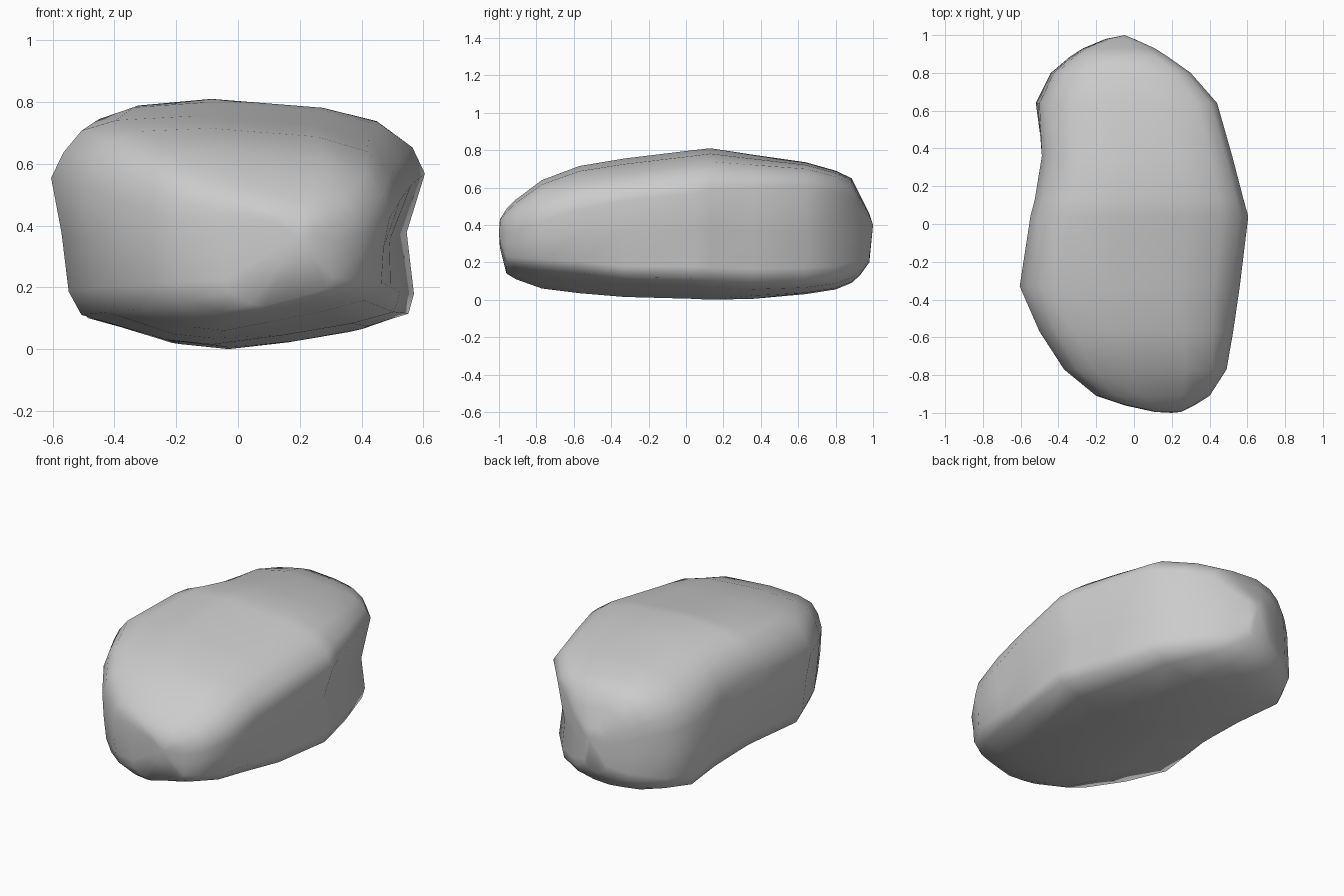
import bpy, bmesh

# Rock stations along its length: y, left x, right x, bottom z, top z
STATIONS = [
    (-0.995, 0.11, 0.25, 0.28, 0.43),
    (-0.96, -0.05, 0.32, 0.14, 0.485),
    (-0.91, -0.20, 0.40, 0.11, 0.535),
    (-0.77, -0.37, 0.49, 0.06, 0.64),
    (-0.57, -0.50, 0.525, 0.035, 0.715),
    (-0.33, -0.605, 0.56, 0.015, 0.755),
    (0.04, -0.55, 0.605, 0.005, 0.80),
    (0.13, -0.53, 0.58, 0.0, 0.81),
    (0.36, -0.50, 0.52, 0.005, 0.775),
    (0.64, -0.52, 0.44, 0.03, 0.735),
    (0.80, -0.44, 0.30, 0.055, 0.69),
    (0.885, -0.34, 0.18, 0.09, 0.65),
    (0.93, -0.27, 0.11, 0.13, 0.56),
    (0.98, -0.15, 0.0, 0.20, 0.46),
]
# Unit cross-sections (half-width fraction, height fraction), counter-clockwise
FRONT = [  # lower right is cut away, upper left is full
    (1, .62), (.95, .76), (.82, .88), (.5, .96), (-.2, 1), (-.64, .99),
    (-.84, .95), (-.94, .86), (-1, .72), (-.98, .47), (-.94, .25), (-.86, .12),
    (-.5, .02), (-.25, 0), (.1, .05), (.5, .11), (.8, .17), (.94, .27), (.96, .46),
]
MIDDLE = [
    (1, .70), (.93, .81), (.76, .90), (.45, .96), (-.2, 1), (-.64, .98),
    (-.83, .935), (-.93, .84), (-1, .73), (-.94, .49), (-.9, .23), (-.83, .13),
    (-.35, .02), (-.1, 0), (.3, .04), (.68, .09), (.91, .14), (.94, .22), (.9, .47),
]
BACK = [  # high right shoulder with a hollow below, full lower left
    (1, .82), (.93, .89), (.78, .95), (.45, .98), (-.2, 1), (-.58, .95),
    (-.79, .86), (-.91, .75), (-.96, .62), (-.98, .42), (-1, .2), (-.93, .1),
    (-.5, .02), (-.1, 0), (.3, .01), (.7, .05), (.88, .11), (.92, .2), (.87, .45),
]


def section(y):
    """Blend from the middle shape towards the front or back shape."""
    end, t = (FRONT, (-y - 0.3) / 0.5) if y < 0 else (BACK, y / 0.6)
    t = max(0.0, min(t, 1.0))
    return [(a + (c - a) * t, b + (d - b) * t)
            for (a, b), (c, d) in zip(MIDDLE, end)]


def ring(bm, y, xl, xr, zb, zt):
    cx, hw = (xl + xr) / 2, (xr - xl) / 2
    return [bm.verts.new((cx + hw * u, y, zb + (zt - zb) * v)) for u, v in section(y)]


bm = bmesh.new()
rings = [ring(bm, *s) for s in STATIONS]
n = len(MIDDLE)
for a, b in zip(rings, rings[1:]):
    for i in range(n):
        j = (i + 1) % n
        bm.faces.new((a[i], a[j], b[j], b[i]))
# Close both ends to a blunt tip
for r, tip in ((rings[0], (0.2, -1, 0.36)), (rings[-1], (-0.05, 1, 0.40))):
    t = bm.verts.new(tip)
    for i in range(n):
        bm.faces.new((r[i], r[(i + 1) % n], t))
bmesh.ops.recalc_face_normals(bm, faces=bm.faces)

mesh = bpy.data.meshes.new("boulder")
bm.to_mesh(mesh)
bm.free()
for p in mesh.polygons:
    p.use_smooth = True
boulder = bpy.data.objects.new("boulder", mesh)
bpy.context.collection.objects.link(boulder)
